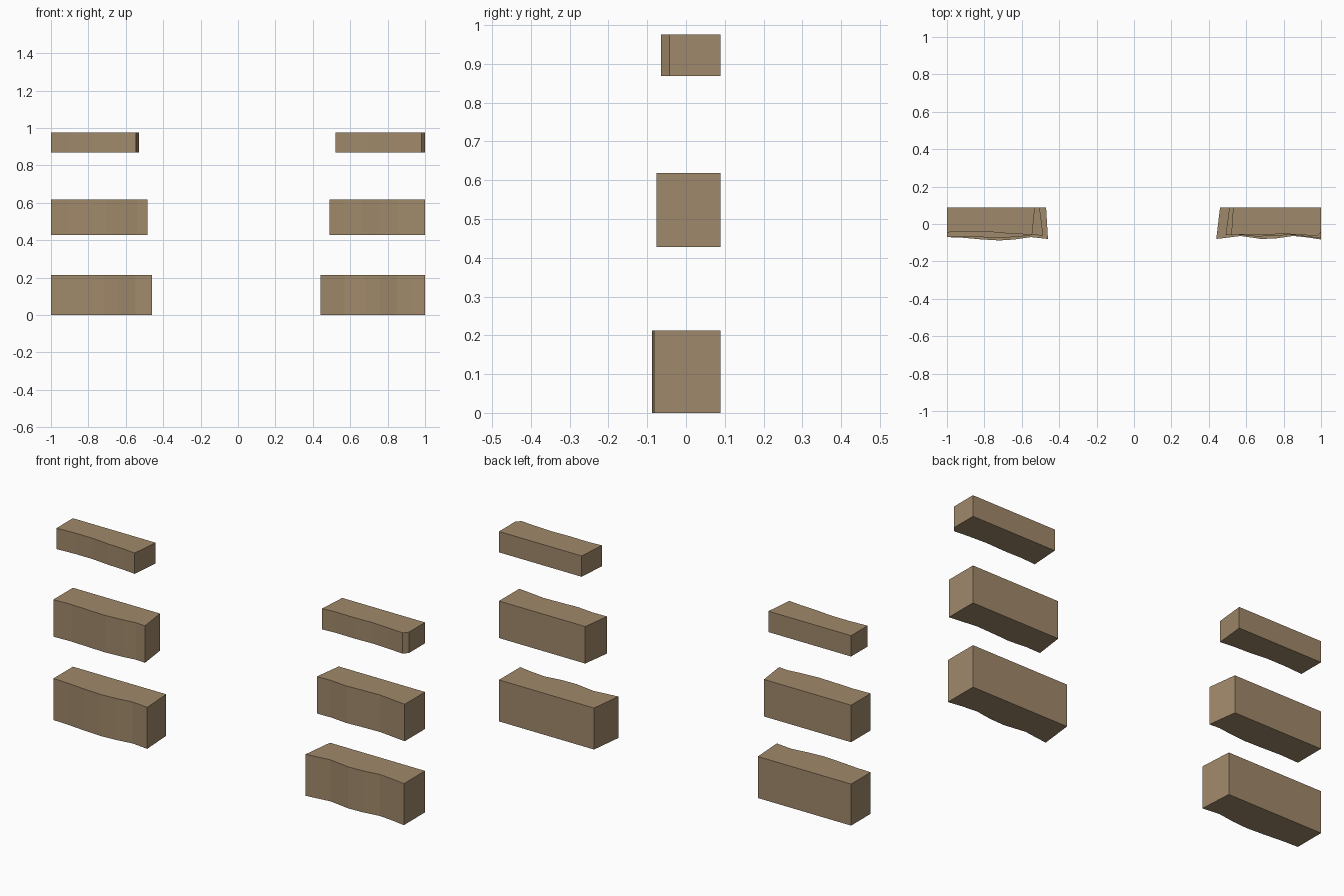
import bpy
import bmesh

old = bpy.data.objects.get("Cube")
if old:
    bpy.data.objects.remove(old, do_unlink=True)

# Single weathered stone colour
stone = bpy.data.materials.new("tan_stone")
stone.use_nodes = True
tan = (0.35, 0.25, 0.145, 1)
stone.diffuse_color = tan
bsdf = stone.node_tree.nodes["Principled BSDF"]
bsdf.inputs["Base Color"].default_value = tan
bsdf.inputs["Roughness"].default_value = 0.9

BACK = 0.089


def block(name, z0, z1, back_x0, back_x1, front):
    """Extrude a plan outline: straight back, worn wavy front."""
    outline = [(back_x1, BACK), (back_x0, BACK)] + front
    bm = bmesh.new()
    face = bm.faces.new([bm.verts.new((x, y, z0)) for x, y in outline])
    top = bmesh.ops.extrude_face_region(bm, geom=[face])["geom"]
    verts = [v for v in top if isinstance(v, bmesh.types.BMVert)]
    bmesh.ops.translate(bm, verts=verts, vec=(0, 0, z1 - z0))
    bmesh.ops.recalc_face_normals(bm, faces=bm.faces)
    mesh = bpy.data.meshes.new(name)
    bm.to_mesh(mesh)
    bm.free()
    mesh.materials.append(stone)
    obj = bpy.data.objects.new(name, mesh)
    bpy.context.collection.objects.link(obj)


# Height ranges of the three courses
LOW, MID, TOP = (0, 0.213), (0.428, 0.618), (0.868, 0.975)

# Blocks on the -x side, front edge listed from outer to inner end
block("right_lower_block", *LOW, -1, -0.47,
      [(-1, -0.07), (-0.92, -0.073), (-0.82, -0.082), (-0.72, -0.088),
       (-0.64, -0.083), (-0.55, -0.07), (-0.46, -0.08)])
block("right_middle_block", *MID, -1, -0.505,
      [(-1, -0.07), (-0.9, -0.066), (-0.8, -0.071), (-0.7, -0.074),
       (-0.6, -0.066), (-0.54, -0.058), (-0.485, -0.062)])
block("right_upper_block", *TOP, -1, -0.53,
      [(-1, -0.045), (-0.9, -0.039), (-0.8, -0.039), (-0.7, -0.049),
       (-0.62, -0.052), (-0.545, -0.06)])

# Blocks on the +x side, front edge listed from inner to outer end
block("left_lower_block", *LOW, 0.46, 1,
      [(0.44, -0.08), (0.5, -0.073), (0.57, -0.064), (0.68, -0.08),
       (0.76, -0.077), (0.85, -0.064), (0.93, -0.072), (1, -0.083)])
block("left_middle_block", *MID, 0.51, 1,
      [(0.49, -0.06), (0.57, -0.058), (0.66, -0.067), (0.75, -0.062),
       (0.85, -0.058), (0.93, -0.068), (1, -0.076)])
block("left_upper_block", *TOP, 0.53, 1,
      [(0.52, -0.06), (0.6, -0.055), (0.7, -0.057), (0.8, -0.053),
       (0.9, -0.058), (0.98, -0.065), (1, -0.042)])
